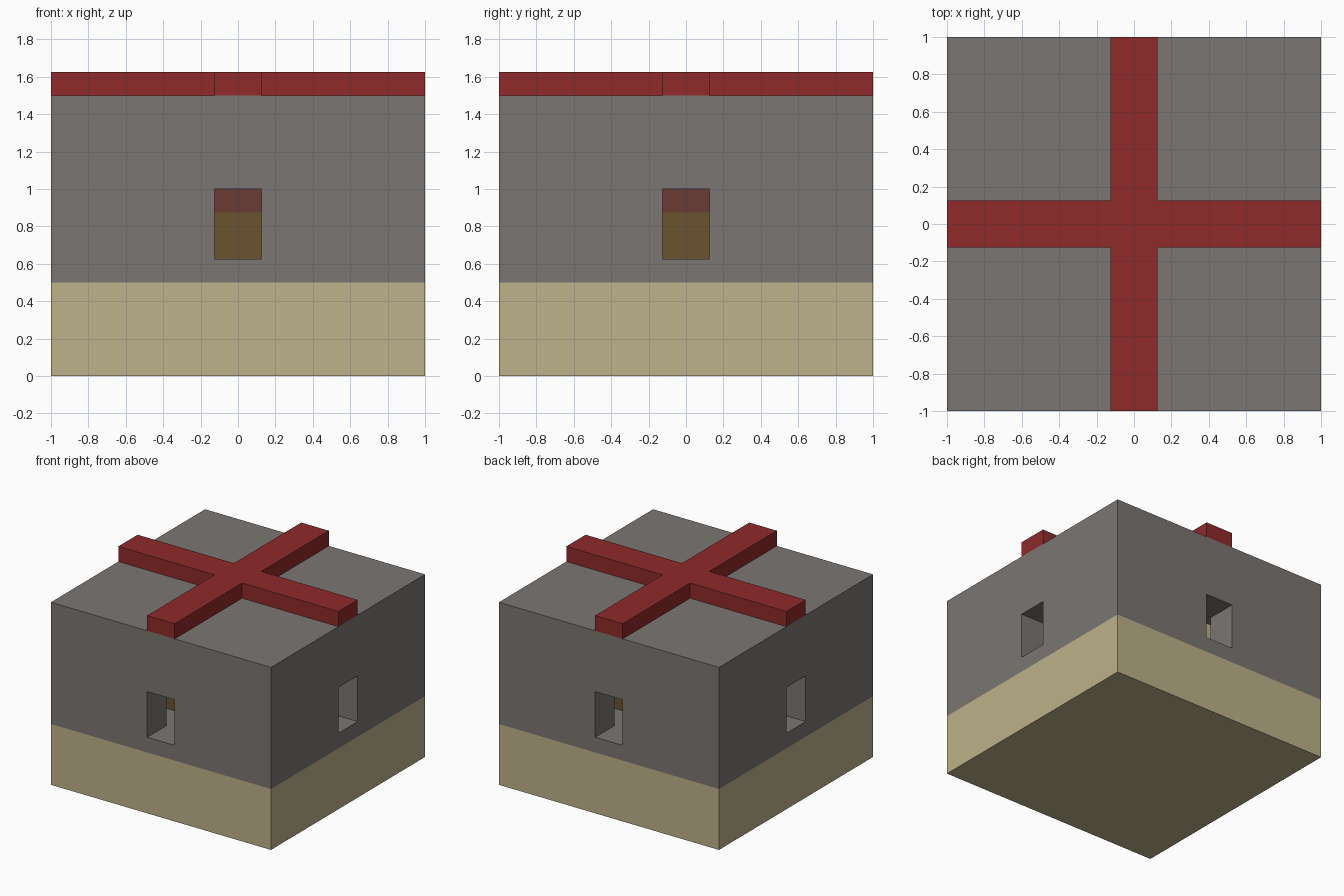
import bpy
import bmesh
from mathutils import Vector

default = bpy.data.objects.get("Cube")
if default:
    bpy.data.objects.remove(default, do_unlink=True)


def linear(c):
    c /= 255
    return c / 12.92 if c <= 0.04045 else ((c + 0.055) / 1.055) ** 2.4


def material(name, r, g, b):
    mat = bpy.data.materials.new(name)
    mat.use_nodes = True
    colour = (linear(r), linear(g), linear(b), 1)
    mat.diffuse_color = colour
    shader = mat.node_tree.nodes["Principled BSDF"]
    shader.inputs["Base Color"].default_value = colour
    shader.inputs["Roughness"].default_value = 0.9
    return mat


sand = material("sand", 189, 178, 138)
stone = material("stone grey", 122, 118, 114)
red = material("red", 143, 42, 42)
brown = material("brown", 107, 83, 48)
dull_red = material("dull red", 107, 58, 53)


def prism(name, outline, z0, z1, *mats):
    """Extrude a flat outline from z0 to z1."""
    bm = bmesh.new()
    base = bm.faces.new([bm.verts.new((x, y, z0)) for x, y in outline])
    top = bmesh.ops.extrude_face_region(bm, geom=[base], use_keep_orig=True)
    verts = [g for g in top["geom"] if isinstance(g, bmesh.types.BMVert)]
    bmesh.ops.translate(bm, vec=Vector((0, 0, z1 - z0)), verts=verts)
    bmesh.ops.recalc_face_normals(bm, faces=bm.faces)
    mesh = bpy.data.meshes.new(name)
    bm.to_mesh(mesh)
    bm.free()
    for mat in mats:
        mesh.materials.append(mat)
    obj = bpy.data.objects.new(name, mesh)
    bpy.context.collection.objects.link(obj)
    return obj


def rect(hx, hy):
    return [(-hx, -hy), (hx, -hy), (hx, hy), (-hx, hy)]


# Base
prism("base", rect(1, 1), 0, 0.5, sand)

# Stone walls, hollowed out and pierced by a window on each side
walls = prism("walls", rect(1, 1), 0.5, 1.5, stone)
cutters = [
    prism("cavity_cutter", rect(0.75, 0.75), 0.625, 1.125, stone),
    prism("side_window_cutter", rect(1.2, 0.125), 0.625, 1, stone),
    prism("front_window_cutter", rect(0.125, 1.2), 0.625, 1, stone),
]
for cutter in cutters:
    cutter.hide_render = True
    cut = walls.modifiers.new(cutter.name, "BOOLEAN")
    cut.operation = "DIFFERENCE"
    cut.solver = "EXACT"
    cut.object = cutter

# Bake the openings and drop the cutters
graph = bpy.context.evaluated_depsgraph_get()
hollow = bpy.data.meshes.new_from_object(walls.evaluated_get(graph))
walls.modifiers.clear()
walls.data = hollow
for cutter in cutters:
    bpy.data.objects.remove(cutter, do_unlink=True)

# Inner block, banded by height
core = prism("inner_block", rect(0.5, 0.5), 0.625, 1.125, brown, dull_red, sand)
bm = bmesh.new()
bm.from_mesh(core.data)
for height in (0.875, 1):
    bmesh.ops.bisect_plane(bm, geom=bm.verts[:] + bm.edges[:] + bm.faces[:],
                           plane_co=(0, 0, height), plane_no=(0, 0, 1))
for face in bm.faces:
    z = face.calc_center_median().z
    face.material_index = (z > 0.875) + (z > 1)
bm.to_mesh(core.data)
bm.free()

# Crossed roof beams as one plus-shaped bar
w = 0.125
quarter = [(w, w), (w, 1), (-w, 1)]
plus = []
for turn in range(4):
    plus += quarter
    quarter = [(-y, x) for x, y in quarter]
prism("roof_cross", plus, 1.5, 1.625, red)
